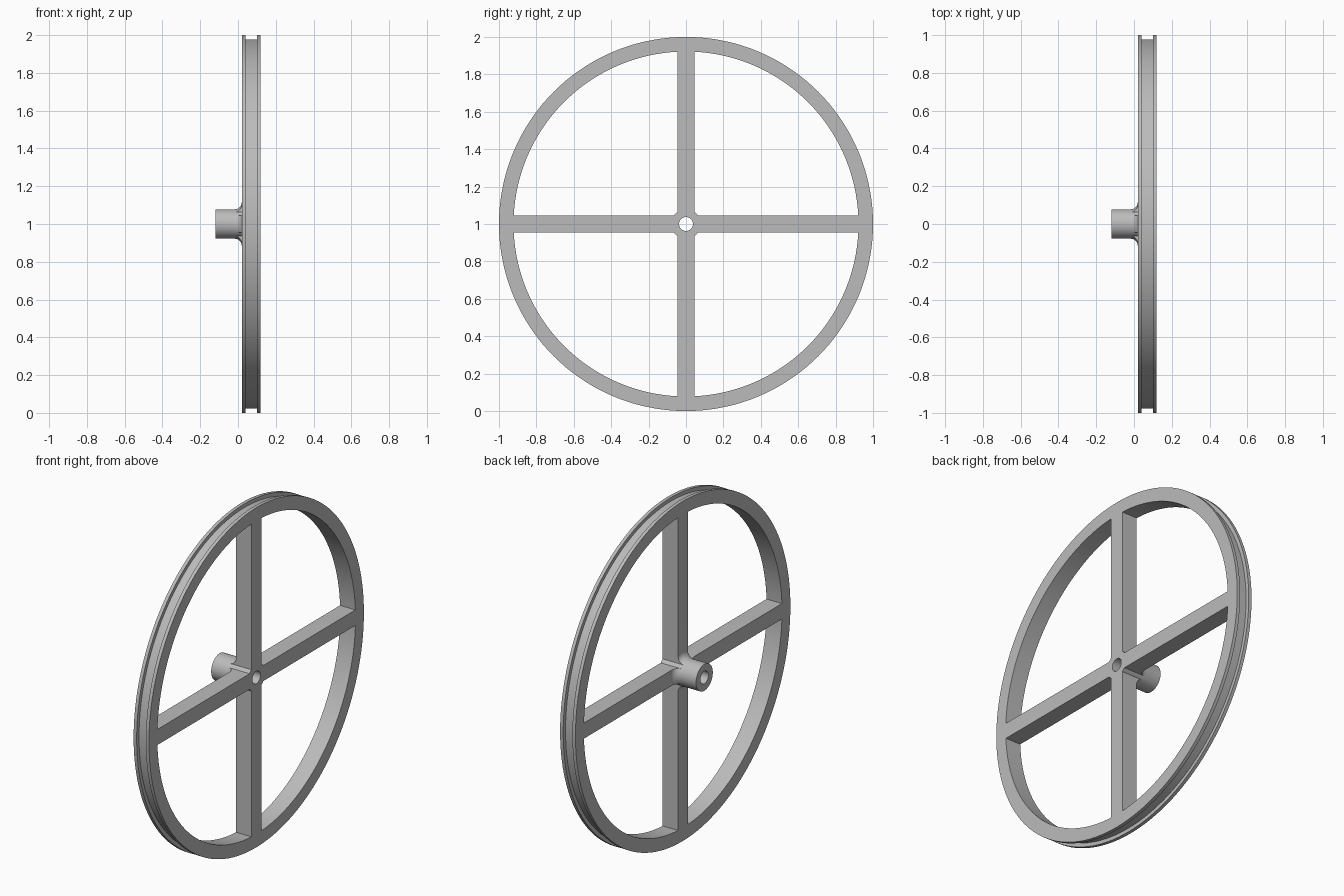
import bpy, bmesh, math

old = bpy.data.objects.get("Cube")
if old:
    bpy.data.objects.remove(old, do_unlink=True)

FACE_IN, FACE_OUT = 0.02, 0.12      # wheel side planes
HUB_R, BORE_R = 0.078, 0.037
SPOKE_HALF = 0.046
FILLET = 0.037

grey = bpy.data.materials.new("plain grey")
grey.use_nodes = True
grey.diffuse_color = (0.5, 0.5, 0.5, 1)
grey.node_tree.nodes["Principled BSDF"].inputs["Base Color"].default_value = (0.5, 0.5, 0.5, 1)


def finish(name, bm):
    bmesh.ops.recalc_face_normals(bm, faces=bm.faces)
    mesh = bpy.data.meshes.new(name)
    bm.to_mesh(mesh)
    bm.free()
    mesh.materials.append(grey)
    ob = bpy.data.objects.new(name, mesh)
    ob.location.z = 1
    bpy.context.collection.objects.link(ob)
    return ob


def lathe(name, profile, steps):
    """Revolve a closed (x, radius) profile around the x axis."""
    bm = bmesh.new()
    rings = []
    for i in range(steps):
        a = math.tau * i / steps
        rings.append([bm.verts.new((x, r * math.cos(a), r * math.sin(a))) for x, r in profile])
    n = len(profile)
    for i in range(steps):
        p, q = rings[i], rings[(i + 1) % steps]
        for j in range(n):
            k = (j + 1) % n
            bm.faces.new((p[j], p[k], q[k], q[j]))
    return finish(name, bm)


def box(name, x0, x1, y0, y1, z0, z1):
    bm = bmesh.new()
    bmesh.ops.create_cube(bm, size=1)
    for v in bm.verts:
        v.co.x = x1 if v.co.x > 0 else x0
        v.co.y = y1 if v.co.y > 0 else y0
        v.co.z = z1 if v.co.z > 0 else z0
    return finish(name, bm)


def combine(target, other, operation):
    """Apply a boolean and discard the second part."""
    mod = target.modifiers.new("combine", "BOOLEAN")
    mod.operation, mod.solver, mod.object = operation, "EXACT", other
    bpy.context.view_layer.objects.active = target
    bpy.ops.object.modifier_apply(modifier=mod.name)
    bpy.data.objects.remove(other, do_unlink=True)


def bars(name, x0, x1, length):
    """Two crossed bars."""
    w = SPOKE_HALF
    cross = box(name, x0, x1, -length, length, -w, w)
    combine(cross, box("upright", x0, x1, -w, w, -length, length), "UNION")
    return cross


# Grooved rim
wheel = lathe("spoked_wheel", [
    (FACE_IN, 0.922), (FACE_IN, 1), (0.04, 1), (0.04, 0.978),
    (0.1, 0.978), (0.1, 1), (FACE_OUT, 1), (FACE_OUT, 0.922)], 144)

# Four spokes
combine(wheel, bars("spokes", FACE_IN, FACE_OUT, 0.95), "UNION")

# Hub flare, only as wide as the spokes
arc = []
for i in range(9):
    a = math.pi / 2 * i / 8
    arc.append((FACE_IN - FILLET * (1 - math.sin(a)),
                HUB_R + FILLET * (1 - math.cos(a))))
end_r = arc[-1][1]
flare = lathe("hub_flare", [(arc[0][0], 0.06)] + arc + [(0.05, end_r), (0.05, 0.06)], 64)
combine(flare, bars("flare_trim", -0.1, 0.08, 0.3), "INTERSECT")
combine(wheel, flare, "UNION")

# Hub tube with a through bore
hub = lathe("hub", [(-0.12, 0), (-0.12, HUB_R), (FACE_OUT, HUB_R), (FACE_OUT, 0)], 64)
bm = bmesh.new()
bm.from_mesh(hub.data)
bmesh.ops.remove_doubles(bm, verts=bm.verts, dist=1e-5)
bmesh.ops.dissolve_degenerate(bm, edges=bm.edges, dist=1e-6)
bmesh.ops.recalc_face_normals(bm, faces=bm.faces)
bm.to_mesh(hub.data)
bm.free()
combine(wheel, hub, "UNION")
bore = lathe("bore", [(-0.2, 0.001), (-0.2, BORE_R), (0.2, BORE_R), (0.2, 0.001)], 48)
combine(wheel, bore, "DIFFERENCE")

# Remove any sliver left on the axis, then smooth the curved surfaces
bm = bmesh.new()
bm.from_mesh(wheel.data)
core = [v for v in bm.verts if math.hypot(v.co.y, v.co.z) < BORE_R * 0.9]
bmesh.ops.delete(bm, geom=core, context="VERTS")
bm.to_mesh(wheel.data)
bm.free()
bpy.ops.object.select_all(action="DESELECT")
wheel.select_set(True)
bpy.context.view_layer.objects.active = wheel
bpy.ops.object.shade_smooth_by_angle(angle=math.radians(30))
